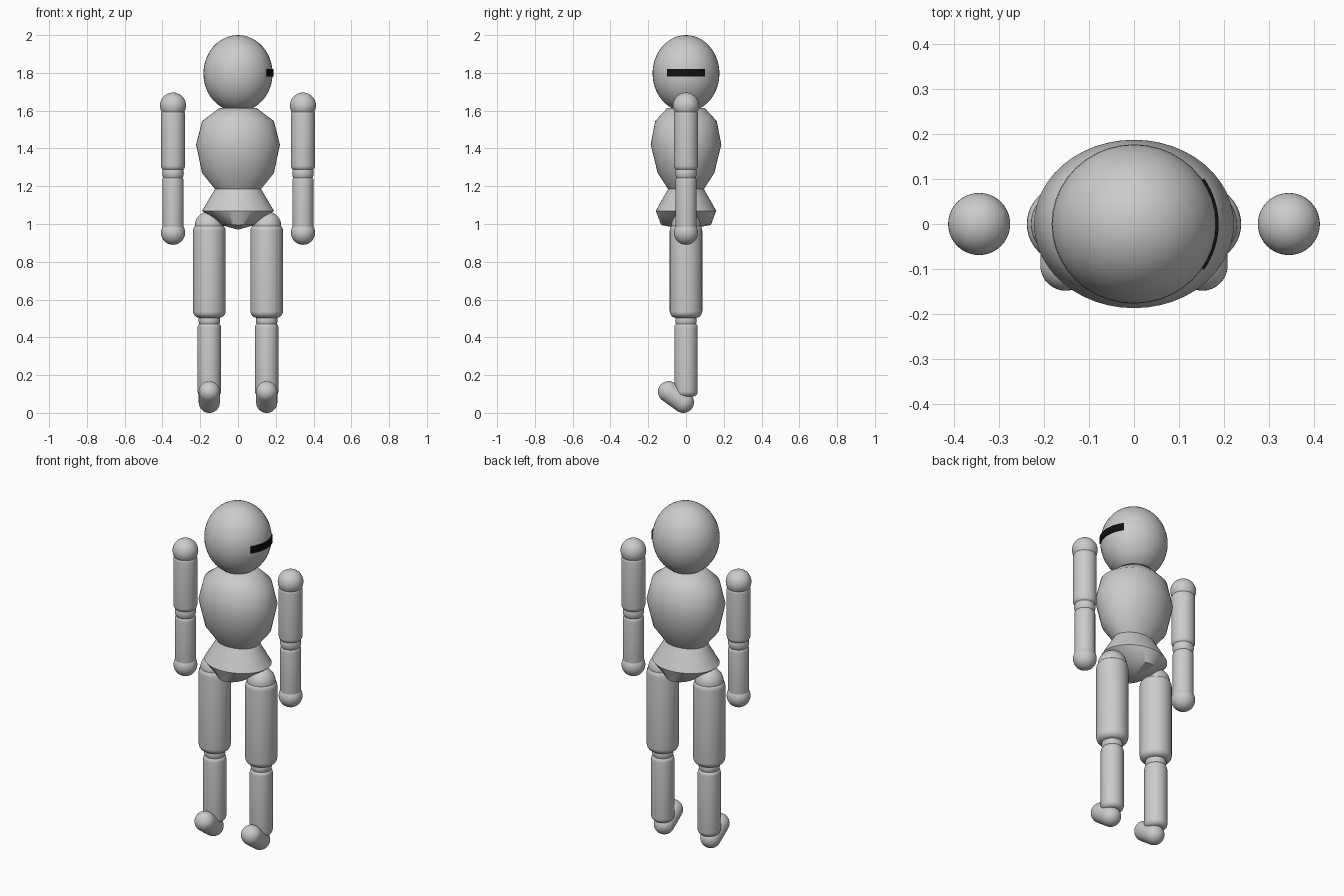
import bpy, bmesh, math
from mathutils import Vector

if "Cube" in bpy.data.objects:
    bpy.data.objects.remove(bpy.data.objects["Cube"])


def finish(name, bm, angle=50):
    bmesh.ops.recalc_face_normals(bm, faces=bm.faces)
    me = bpy.data.meshes.new(name)
    bm.to_mesh(me)
    bm.free()
    ob = bpy.data.objects.new(name, me)
    bpy.context.collection.objects.link(ob)
    bpy.ops.object.select_all(action='DESELECT')
    ob.select_set(True)
    bpy.context.view_layer.objects.active = ob
    bpy.ops.object.shade_smooth_by_angle(angle=math.radians(angle))
    return ob


def ball(name, loc, radii):
    bm = bmesh.new()
    bmesh.ops.create_uvsphere(bm, u_segments=40, v_segments=24, radius=1)
    bmesh.ops.scale(bm, vec=radii, verts=bm.verts)
    bmesh.ops.translate(bm, vec=loc, verts=bm.verts)
    return finish(name, bm)


def loft(name, rings, seg=40, loc=(0, 0, 0), turn=None):
    """Stack elliptical rings (rx, ry, z) and cap both ends."""
    bm = bmesh.new()
    rows = []
    for rx, ry, z in rings:
        row = []
        for i in range(seg):
            a = 2 * math.pi * i / seg
            row.append(bm.verts.new((rx * math.cos(a), ry * math.sin(a), z)))
        rows.append(row)
    for a, b in zip(rows, rows[1:]):
        for i in range(seg):
            j = (i + 1) % seg
            bm.faces.new((a[i], a[j], b[j], b[i]))
    bm.faces.new(rows[0])
    bm.faces.new(rows[-1])
    if turn:
        bmesh.ops.rotate(bm, cent=(0, 0, 0), matrix=turn, verts=bm.verts)
    bmesh.ops.translate(bm, vec=loc, verts=bm.verts)
    return finish(name, bm)


def rounded_ends(r, z0, z1, c, steps=6):
    """Rings of a cylinder whose rims are rounded by c."""
    low = []
    for k in range(steps + 1):
        t = math.pi / 2 * k / steps
        w = r - c + c * math.sin(t) + 1e-4
        low.append((w, w, c * (1 - math.cos(t))))
    return [(a, b, z0 + d) for a, b, d in low] + \
           [(a, b, z1 - d) for a, b, d in reversed(low)]


# Head and torso
ball("head", (0, 0, 1.797), (0.183, 0.177, 0.203))
loft("torso", [(0.001, 0.001, 0.97), (0.09, 0.132, 0.995), (0.19, 0.16, 1.07),
               (0.122, 0.095, 1.185), (0.19, 0.15, 1.27), (0.222, 0.187, 1.42),
               (0.19, 0.163, 1.545), (0.10, 0.10, 1.613)], seg=48)

# Dark visor strip wrapped on the +x side of the head
bm = bmesh.new()
prev = None
for i in range(17):
    a = math.radians(-34 + 68 * i / 16)
    c, s = math.cos(a), math.sin(a)
    cur = [bm.verts.new((rx * c, ry * s, z)) for rx, ry, z in
           ((0.176, 0.17, 1.78), (0.188, 0.181, 1.78),
            (0.188, 0.181, 1.82), (0.176, 0.17, 1.82))]
    if prev:
        for k in range(4):
            m = (k + 1) % 4
            bm.faces.new((prev[k], prev[m], cur[m], cur[k]))
    else:
        bm.faces.new(cur)
    prev = cur
bm.faces.new(prev)
visor = finish("visor", bm)
black = bpy.data.materials.new("black")
black.diffuse_color = (0.005, 0.005, 0.005, 1)
black.use_nodes = True
black.node_tree.nodes["Principled BSDF"].inputs["Base Color"].default_value = black.diffuse_color
visor.data.materials.append(black)

for side, s in (("left", 1), ("right", -1)):
    # Arms
    x = s * 0.344
    ball(side + "_shoulder", (x, 0, 1.627), (0.069,) * 3)
    loft(side + "_upper_arm", rounded_ends(0.064, 1.28, 1.61, 0.03), loc=(x, 0, 0))
    ball(side + "_elbow", (x, 0, 1.27), (0.057,) * 3)
    loft(side + "_forearm", rounded_ends(0.056, 0.955, 1.25, 0.02), loc=(x, 0, 0))
    ball(side + "_hand", (x, 0, 0.954), (0.064,) * 3)

    # Legs
    x = s * 0.152
    ball(side + "_hip", (x, 0, 0.99), (0.077,) * 3)
    loft(side + "_thigh", rounded_ends(0.086, 0.503, 1.0, 0.035), loc=(x, 0, 0))
    ball(side + "_knee", (x, 0, 0.49), (0.057,) * 3)
    loft(side + "_shin", rounded_ends(0.062, 0.085, 0.48, 0.03), loc=(x, 0, 0))

    # Foot: capsule tilted up toward the toe
    r = 0.056
    heel, toe = Vector((x, -0.014, r)), Vector((x, -0.092, 0.112))
    d = toe - heel
    loft(side + "_foot", rounded_ends(r, -r, d.length + r, r, 10), loc=heel,
         turn=Vector((0, 0, 1)).rotation_difference(d).to_matrix())
